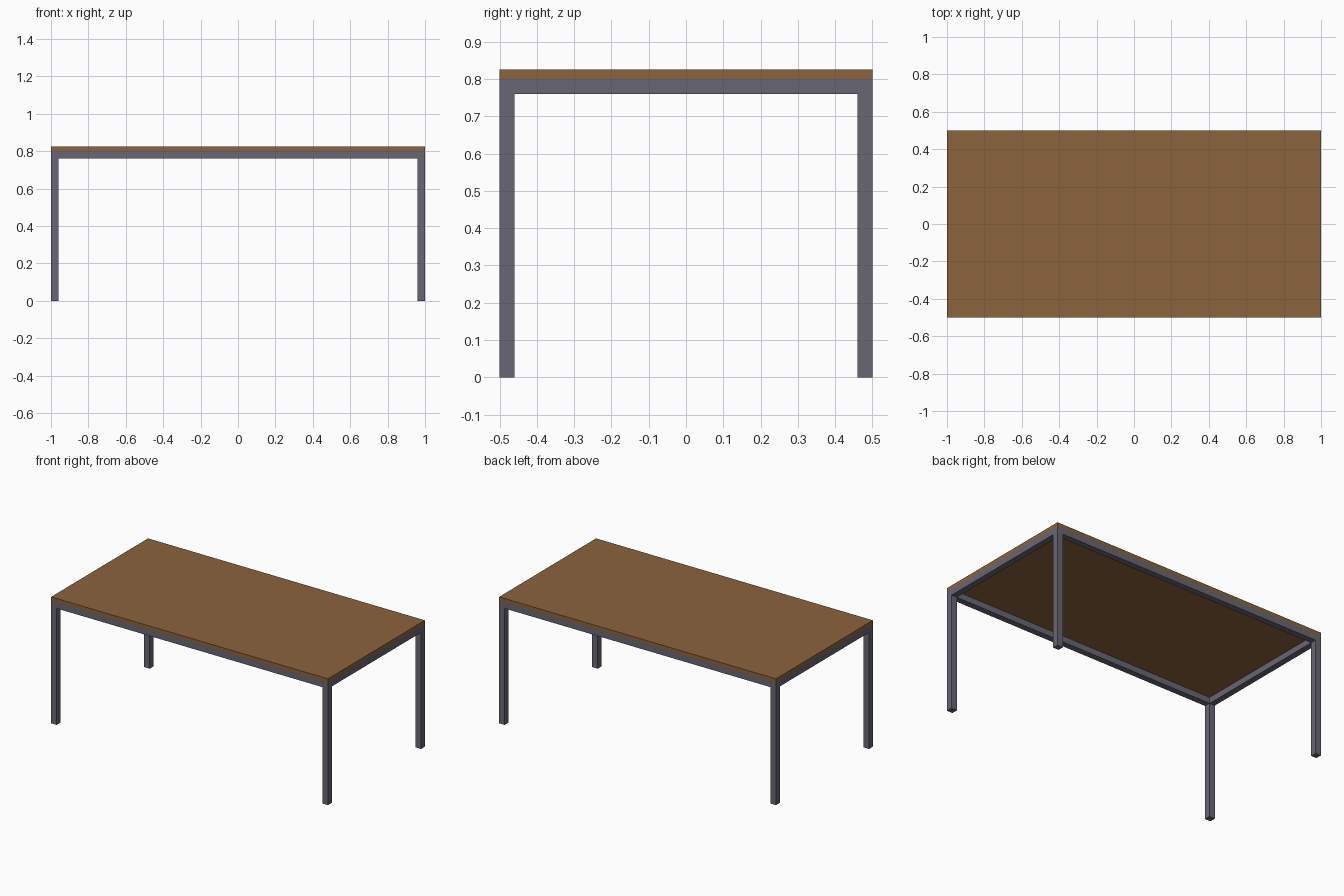
import bpy, bmesh
from mathutils import Vector

if "Cube" in bpy.data.objects:
    bpy.data.objects.remove(bpy.data.objects["Cube"])

L, W = 2.0, 1.0          # table length and width
BAR = 0.04               # square tube size
FRAME_H, TOP_H = 0.80, 0.825


def material(name, rgb):
    m = bpy.data.materials.new(name)
    m.diffuse_color = (*rgb, 1.0)
    m.use_nodes = True
    m.node_tree.nodes["Principled BSDF"].inputs["Base Color"].default_value = m.diffuse_color
    return m


def box(name, lo, hi, mat):
    lo, hi = Vector(lo), Vector(hi)
    bm = bmesh.new()
    bmesh.ops.create_cube(bm, size=1.0)
    for v in bm.verts:
        v.co = Vector(((lo[i] + hi[i]) / 2 + v.co[i] * (hi[i] - lo[i]) for i in range(3)))
    me = bpy.data.meshes.new(name)
    bm.to_mesh(me)
    bm.free()
    me.materials.append(mat)
    ob = bpy.data.objects.new(name, me)
    bpy.context.collection.objects.link(ob)
    return ob


wood = material("brown wood", (0.258, 0.125, 0.045))
metal = material("grey metal", (0.141, 0.133, 0.171))
X, Y = L / 2, W / 2

# Tabletop board
box("tabletop", (-X, -Y, FRAME_H), (X, Y, TOP_H), wood)

# Four corner legs
for sx, side in ((-1, "left"), (1, "right")):
    for sy, end in ((-1, "front"), (1, "back")):
        xs = sorted((sx * X, sx * (X - BAR)))
        ys = sorted((sy * Y, sy * (Y - BAR)))
        box(f"{end}_{side}_leg", (xs[0], ys[0], 0), (xs[1], ys[1], FRAME_H), metal)

# Long rails between the legs, front and back
for s, name in ((-1, "front_rail"), (1, "back_rail")):
    ys = sorted((s * Y, s * (Y - BAR)))
    box(name, (-X + BAR, ys[0], FRAME_H - BAR), (X - BAR, ys[1], FRAME_H), metal)

# Short rails between the legs, left and right
for s, name in ((-1, "left_rail"), (1, "right_rail")):
    xs = sorted((s * X, s * (X - BAR)))
    box(name, (xs[0], -Y + BAR, FRAME_H - BAR), (xs[1], Y - BAR, FRAME_H), metal)
